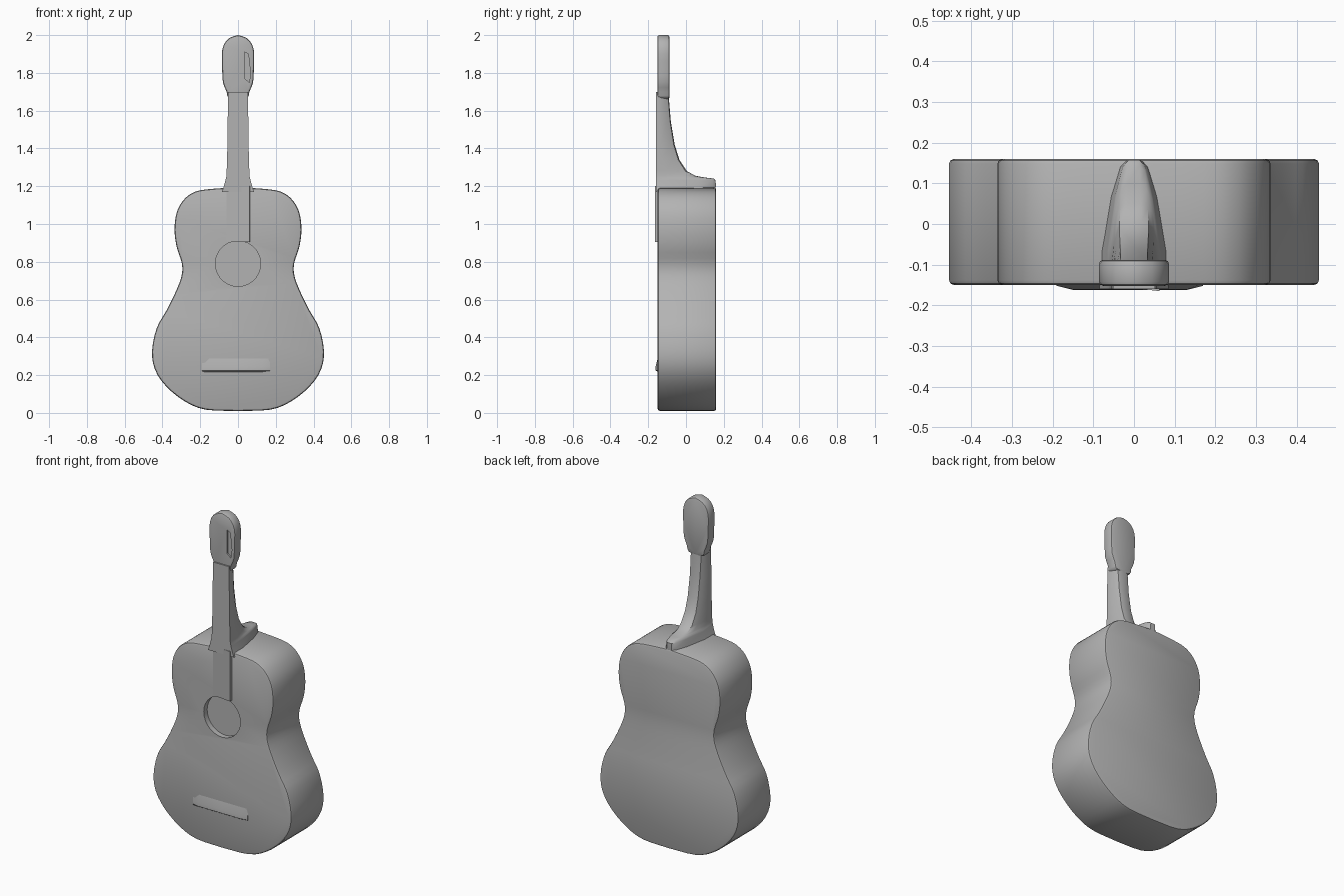
import bpy, bmesh, math
from mathutils import Vector

if "Cube" in bpy.data.objects:
    bpy.data.objects.remove(bpy.data.objects["Cube"])

GREY = (0.45, 0.45, 0.45, 1)
grey = bpy.data.materials.new("plain grey")
grey.use_nodes = True
grey.diffuse_color = GREY
shader = grey.node_tree.nodes["Principled BSDF"]
shader.inputs["Base Color"].default_value = GREY
shader.inputs["Roughness"].default_value = 0.8


def smooth_line(points, steps=3):
    """Catmull-Rom curve through 2D points."""
    pts = [Vector(p) for p in points]
    pts = [2 * pts[0] - pts[1]] + pts + [2 * pts[-1] - pts[-2]]
    out = []
    for a, b, c, d in zip(pts, pts[1:], pts[2:], pts[3:]):
        for i in range(steps):
            t = i / steps
            out.append(0.5 * (2 * b + (c - a) * t + (2 * a - 5 * b + 4 * c - d) * t**2
                              + (3 * b - a - 3 * c + d) * t**3))
    return out + [pts[-2]]


def mirrored(half):
    """Close a half outline that starts and ends on the centre line."""
    return [(p[0], p[1]) for p in half] + [(-p[0], p[1]) for p in half[-2:0:-1]]


def loft(name, rings):
    """Skin equal rings of 3D points and cap both ends."""
    bm = bmesh.new()
    rows = [[bm.verts.new(p) for p in ring] for ring in rings]
    for low, high in zip(rows, rows[1:]):
        for i in range(len(low)):
            j = (i + 1) % len(low)
            bm.faces.new((low[i], low[j], high[j], high[i]))
    bm.faces.new(rows[0])
    bm.faces.new(rows[-1])
    bmesh.ops.recalc_face_normals(bm, faces=bm.faces)
    mesh = bpy.data.meshes.new(name)
    bm.to_mesh(mesh)
    bm.free()
    obj = bpy.data.objects.new(name, mesh)
    bpy.context.collection.objects.link(obj)
    mesh.materials.append(grey)
    return obj


def slab(name, outline, front, back):
    """Outline in x and z, extruded along y."""
    return loft(name, [[(x, y, z) for x, z in outline] for y in (front, back)])


def finish(obj, bevel=0.0, cutter=None):
    bpy.ops.object.select_all(action="DESELECT")
    obj.select_set(True)
    bpy.context.view_layer.objects.active = obj
    if bevel:
        mod = obj.modifiers.new("soft edge", "BEVEL")
        mod.width, mod.segments, mod.angle_limit = bevel, 2, math.radians(50)
        bpy.ops.object.modifier_apply(modifier=mod.name)
    if cutter:
        mod = obj.modifiers.new("recess", "BOOLEAN")
        mod.object, mod.solver = cutter, "EXACT"
        bpy.ops.object.modifier_apply(modifier=mod.name)
        bpy.data.objects.remove(cutter)
    bpy.ops.object.shade_smooth_by_angle(angle=math.radians(35))


# Hollow-waisted body with a shallow sound hole
body_half = [(0, .01), (.17, .017), (.28, .06), (.38, .14), (.44, .23), (.455, .33),
             (.43, .45), (.38, .54), (.335, .63), (.3, .72), (.297, .79), (.325, .88),
             (.336, .97), (.325, 1.06), (.29, 1.125), (.24, 1.165), (.17, 1.183), (0, 1.195)]
body = slab("body", mirrored(smooth_line(body_half)), -.15, .16)
ring = [(.12 * math.cos(a * math.tau / 28), .79 + .12 * math.sin(a * math.tau / 28))
        for a in range(28)]
finish(body, .012, slab("hole_cutter", ring, -.3, -.118))

# Neck with a rounded back sweeping into the heel: height, back y, half width, back taper
neck_rows = [(1.17, .155, .085, .45), (1.2, .158, .075, .42), (1.232, .157, .066, .42),
             (1.241, .145, .064, .42), (1.246, .1, .063, .48), (1.255, .05, .061, .55),
             (1.28, .005, .06, .6), (1.34, -.035, .058, .6), (1.42, -.06, .056, .6),
             (1.54, -.08, .055, .6), (1.66, -.09, .052, .65), (1.7, -.093, .052, .7)]
rings = []
for z, back, w, taper in neck_rows:
    front, d = -.16, back + .16
    half = [(w, front), (w, front + .3 * d), (w * (1 + taper) / 2, front + .72 * d),
            (w * taper, front + .95 * d), (w * taper * .5, back)]
    rings.append([(x, y, z) for x, y in half] + [(-x, y, z) for x, y in reversed(half)])
finish(loft("neck", rings))

# Fingerboard over the body, raised along its left edge
board = [(-.06, -.151), (.062, -.165), (.066, -.14), (-.06, -.14)]
finish(loft("fingerboard", [[(x, y, z) for x, y in board] for z in (.905, 1.2)]))

# Headstock with a shallow groove on the face
head_half = [(0, 1.66), (.05, 1.665), (.06, 1.7), (.08, 1.75), (.084, 1.83), (.086, 1.9),
             (.075, 1.95), (.045, 1.985), (0, 2)]
head = slab("headstock", mirrored(smooth_line(head_half, 2)), -.152, -.088)
groove = [(.035, 1.77), (.06, 1.75), (.066, 1.8), (.055, 1.9), (.035, 1.91)]
finish(head, .01, slab("groove_cutter", groove, -.3, -.143))

# Bridge: a low wedge, steepest along its lower edge
bridge = [(-.146, .215), (-.162, .225), (-.161, .245), (-.146, .305)]
finish(loft("bridge", [[(x, y if abs(x) < .17 else max(y, -.152), z) for y, z in bridge]
                       for x in (-.19, -.15, 0, .13, .17)]))
